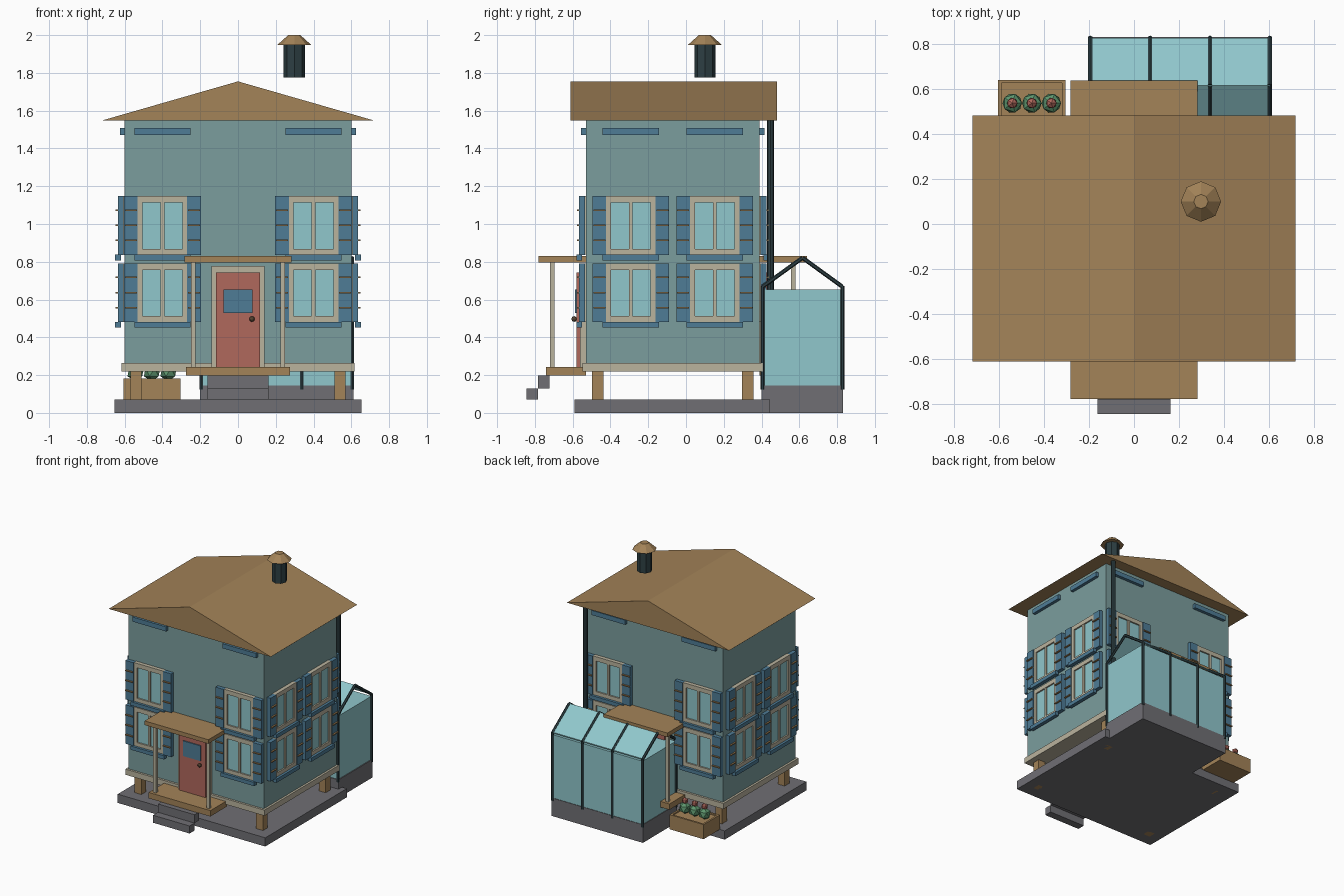
import bpy, bmesh, math
from mathutils import Vector, Matrix

if "Cube" in bpy.data.objects:
    bpy.data.objects.remove(bpy.data.objects["Cube"])


def material(name, r, g, b):
    m = bpy.data.materials.new(name)
    lin = [((c / 255 + 0.055) / 1.055) ** 2.4 for c in (r, g, b)]
    m.diffuse_color = (*lin, 1)
    m.use_nodes = True
    m.node_tree.nodes["Principled BSDF"].inputs["Base Color"].default_value = m.diffuse_color
    return m


WALL = material("teal wall", 123, 157, 157)
CREAM = material("cream trim", 186, 179, 158)
WOOD = material("brown wood", 163, 131, 88)
STONE = material("grey stone", 112, 111, 116)
GLASS = material("pale glass", 144, 199, 204)
BLUE = material("shutter blue", 78, 124, 150)
RED = material("brick red", 176, 104, 92)
DARK = material("dark iron", 45, 63, 67)
GREEN = material("leaf green", 92, 148, 108)
BRONZE = material("bronze", 95, 75, 55)


def finish(bm, name, mat):
    bmesh.ops.recalc_face_normals(bm, faces=bm.faces)
    me = bpy.data.meshes.new(name)
    bm.to_mesh(me)
    bm.free()
    me.materials.append(mat)
    ob = bpy.data.objects.new(name, me)
    bpy.context.collection.objects.link(ob)
    return ob


def boxes(name, mat, items, matrix=Matrix()):
    """Several boxes (x0, x1, y0, y1, z0, z1) in one object."""
    bm = bmesh.new()
    for x0, x1, y0, y1, z0, z1 in items:
        m = Matrix.Translation(((x0 + x1) / 2, (y0 + y1) / 2, (z0 + z1) / 2))
        m = matrix @ m @ Matrix.Diagonal((x1 - x0, y1 - y0, z1 - z0, 1))
        bmesh.ops.create_cube(bm, size=1, matrix=m)
    return finish(bm, name, mat)


def rods(name, mat, segments, r, sides=8, r2=None):
    """Tubes between pairs of points."""
    bm = bmesh.new()
    for a, b in segments:
        a, b = Vector(a), Vector(b)
        m = Matrix.Translation((a + b) / 2) @ (b - a).to_track_quat('Z', 'Y').to_matrix().to_4x4()
        bmesh.ops.create_cone(bm, cap_ends=True, segments=sides, radius1=r,
                              radius2=r if r2 is None else r2, depth=(b - a).length, matrix=m)
    return finish(bm, name, mat)


def balls(name, mat, centres, r, subdiv=1, matrix=Matrix()):
    bm = bmesh.new()
    for c in centres:
        bmesh.ops.create_icosphere(bm, subdivisions=subdiv, radius=r,
                                   matrix=matrix @ Matrix.Translation(c))
    return finish(bm, name, mat)


def prism(name, mat, profile, axis, a, b):
    """Extrude a closed profile along axis 0 (profile is y, z) or 1 (profile is x, z)."""
    bm = bmesh.new()
    rings = [[bm.verts.new((t, p, q) if axis == 0 else (p, t, q)) for p, q in profile]
             for t in (a, b)]
    n = len(profile)
    for i in range(n):
        j = (i + 1) % n
        bm.faces.new((rings[0][i], rings[0][j], rings[1][j], rings[1][i]))
    bm.faces.new(rings[0])
    bm.faces.new(rings[1])
    return finish(bm, name, mat)


CY = -0.07            # middle of the house in y
HX, HY = 0.60, 0.46   # half sizes of the walls

# Foundation, stilts and house body
boxes("foundation_slab", STONE, [(-0.655, 0.655, -0.59, 0.445, 0, 0.07)])
boxes("stilts", WOOD, [(x - 0.03, x + 0.03, y - 0.03, y + 0.03, 0, 0.225)
                       for x in (-0.54, 0.54) for y in (-0.467, 0.327)])
boxes("walls", WALL, [(-HX, HX, CY - HY, CY + HY, 0.23, 1.552)])
boxes("base_trim", CREAM, [(-0.617, 0.617, CY - HY - 0.017, CY + HY + 0.017, 0.22, 0.265)])

# Gable roof
prism("roof", WOOD, [(-0.72, 1.548), (0.72, 1.548), (0, 1.755)], 1, -0.612, 0.482)

# Chimney pipe and cap
rods("chimney_pipe", DARK, [((0.298, 0.1, 1.775), (0.298, 0.1, 1.95))], 0.056)
rods("chimney_cap", WOOD, [((0.298, 0.1, 1.948), (0.298, 0.1, 2.0))], 0.09, 8, 0.032)

# Each wall uses a local frame: x along the wall, -y outwards, origin on the wall face
centre = Matrix.Translation((0, CY, 0))
walls = [("front", 0, HY, 0.40), ("right", 90, HX, 0.222),
         ("back", 180, HY, 0.40), ("left", 270, HX, 0.222)]

for side, angle, dist, off in walls:
    frame = centre @ Matrix.Rotation(math.radians(angle), 4, 'Z') @ Matrix.Translation((0, -dist, 0))
    frames, panes, shutters, slats, sills, vents = [], [], [], [], [], []
    for u in (-off, off):
        vents.append((u - 0.149, u + 0.149, -0.025, 0, 1.47, 1.507))
        for z0 in (0.482, 0.838):
            z1 = z0 + 0.31
            # Window surround, mullion and panes
            frames += [(u - 0.131, u - 0.105, -0.03, 0, z0, z1),
                       (u + 0.105, u + 0.131, -0.03, 0, z0, z1),
                       (u - 0.105, u + 0.105, -0.03, 0, z0, z0 + 0.03),
                       (u - 0.105, u + 0.105, -0.03, 0, z1 - 0.035, z1),
                       (u - 0.01, u + 0.01, -0.028, 0, z0 + 0.03, z1 - 0.035)]
            panes.append((u - 0.105, u + 0.105, -0.018, 0, z0 + 0.03, z1 - 0.035))
            sills.append((u - 0.149, u + 0.149, -0.05, -0.02, z0 - 0.03, z0))
            # Shutters with thin slats
            for s in (-1, 1):
                c = u + s * 0.167
                shutters.append((c - 0.036, c + 0.036, -0.036, -0.005, z0 - 0.002, z1))
                slats += [(c - 0.032, c + 0.032, -0.048, -0.03, z0 + k - 0.004, z0 + k + 0.004)
                          for k in (0.075, 0.155, 0.235)]
    boxes(side + "_window_frames", CREAM, frames, frame)
    boxes(side + "_window_panes", GLASS, panes, frame)
    boxes(side + "_shutters", BLUE, shutters, frame)
    boxes(side + "_shutter_slats", WOOD, slats, frame)
    boxes(side + "_window_sills", BLUE, sills, frame)
    boxes(side + "_vents", BLUE, vents, frame)

    # Porch with door on the front and back
    if side in ("front", "back"):
        boxes(side + "_porch_deck", WOOD, [(-0.274, 0.274, -0.212, 0, 0.197, 0.244)], frame)
        boxes(side + "_porch_canopy", WOOD, [(-0.283, 0.283, -0.25, 0, 0.797, 0.83)], frame)
        boxes(side + "_porch_posts", CREAM, [(x - 0.012, x + 0.012, -0.19, -0.166, 0.244, 0.8)
                                             for x in (-0.237, 0.237)], frame)
        boxes(side + "_steps", STONE, [(-0.162, 0.162, -0.315, -0.253, 0.07, 0.13),
                                       (-0.162, 0.162, -0.253, -0.193, 0.13, 0.197)], frame)
        boxes(side + "_door_frame", CREAM, [(-0.14, 0.14, -0.03, 0, 0.244, 0.778)], frame)
        boxes(side + "_door", RED, [(-0.116, 0.116, -0.05, 0, 0.244, 0.742)], frame)
        boxes(side + "_door_window", BLUE, [(-0.078, 0.078, -0.058, -0.045, 0.53, 0.652)], frame)
        balls(side + "_door_knob", BRONZE, [(0.074, -0.062, 0.497)], 0.015, 2, frame)

# Drainpipe on the back right corner
rods("drainpipe", DARK, [((0.578, 0.447, 0.07), (0.578, 0.447, 1.55))], 0.018)

# Greenhouse: base, glass box, two roof panes, iron frames
GX0, GX1, GY0, GY1, RIDGE = -0.195, 0.605, 0.405, 0.828, 0.617
boxes("greenhouse_base", STONE, [(-0.2, 0.612, 0.40, 0.832, 0, 0.145)])
boxes("greenhouse_glass", GLASS, [(GX0, GX1, GY0, GY1, 0.14, 0.652)])
for name, y in (("inner", GY0), ("outer", GY1)):
    prism("greenhouse_roof_" + name, GLASS,
          [(y, 0.664), (RIDGE, 0.815), (RIDGE, 0.823), (y, 0.672)], 0, GX0, GX1)
segs = []
for i in range(4):
    x = GX0 + (GX1 - GX0) * i / 3
    for y in (GY0, GY1):
        segs += [((x, y, 0.125), (x, y, 0.672)), ((x, y, 0.668), (x, RIDGE, 0.821))]
rods("greenhouse_frames", DARK, segs, 0.011, 6)

# Flower planter behind the house
boxes("planter_box", WOOD, [(-0.605, -0.305, 0.435, 0.642, 0.065, 0.172),
                            (-0.605, -0.305, 0.627, 0.642, 0.172, 0.182),
                            (-0.605, -0.305, 0.435, 0.45, 0.172, 0.182),
                            (-0.605, -0.59, 0.45, 0.627, 0.172, 0.182),
                            (-0.32, -0.305, 0.45, 0.627, 0.172, 0.182)])
spots = [(-0.542, 0.538), (-0.455, 0.538), (-0.368, 0.538)]
balls("planter_leaves", GREEN, [(x, y, 0.215) for x, y in spots], 0.048)
balls("planter_flowers", RED, [(x, y, 0.272) for x, y in spots], 0.026)
